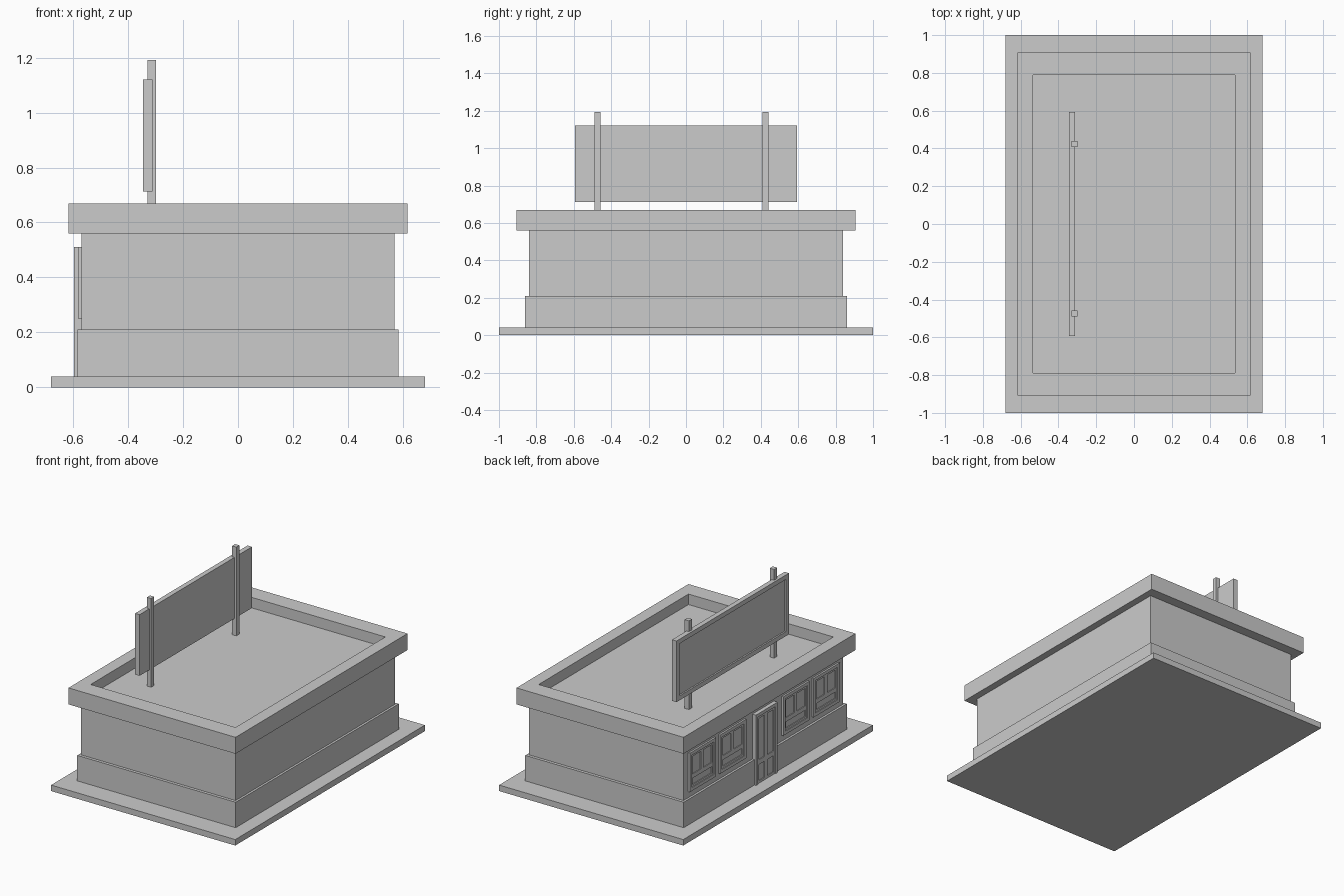
import bpy, bmesh
from mathutils import Vector

if "Cube" in bpy.data.objects:
    bpy.data.objects.remove(bpy.data.objects["Cube"])


def add_box(bm, lo, hi):
    lo, hi = Vector(lo), Vector(hi)
    verts = bmesh.ops.create_cube(bm, size=1)["verts"]
    for v in verts:
        v.co = Vector([(lo[i] + hi[i]) / 2 + v.co[i] * (hi[i] - lo[i]) for i in range(3)])
    return verts


def finish(name, bm):
    bmesh.ops.recalc_face_normals(bm, faces=bm.faces)
    mesh = bpy.data.meshes.new(name)
    bm.to_mesh(mesh)
    bm.free()
    ob = bpy.data.objects.new(name, mesh)
    bpy.context.collection.objects.link(ob)
    return ob


def boxes(name, *pairs):
    bm = bmesh.new()
    for lo, hi in pairs:
        add_box(bm, lo, hi)
    return finish(name, bm)


def recessed_box(name, lo, hi, normal, margin, depth):
    """Box whose face along normal has a rectangular sunken panel."""
    bm = bmesh.new()
    add_box(bm, lo, hi)
    bm.normal_update()
    n = Vector(normal)
    face = max(bm.faces, key=lambda f: f.normal.dot(n))
    bmesh.ops.inset_individual(bm, faces=[face], thickness=0.005)
    c = face.calc_center_median()
    outer = [(hi[i] - lo[i]) / 2 - margin[i] for i in range(3)]
    for v in face.verts:
        for i in range(3):
            if not n[i]:
                v.co[i] = c[i] + (outer[i] if v.co[i] > c[i] else -outer[i])
    new = bmesh.ops.extrude_discrete_faces(bm, faces=[face])["faces"][0]
    bmesh.ops.translate(bm, verts=list(new.verts), vec=-n * depth)
    return finish(name, bm)


def frame_bars(x0, x1, y0, y1, z0, z1, w):
    """Four bars round a rectangle standing in the facade plane."""
    return [((x0, y0, z0), (x1, y0 + w, z1)), ((x0, y1 - w, z0), (x1, y1, z1)),
            ((x0, y0 + w, z0), (x1, y1 - w, z0 + w)), ((x0, y0 + w, z1 - w), (x1, y1 - w, z1))]


# Building body
boxes("ground_slab", ((-0.68, -1, 0), (0.68, 1, 0.04)))
boxes("plinth", ((-0.585, -0.86, 0.04), (0.585, 0.86, 0.21)))
boxes("walls", ((-0.57, -0.84, 0.21), (0.57, 0.84, 0.56)))
recessed_box("roof", (-0.617, -0.907, 0.56), (0.617, 0.907, 0.67),
             (0, 0, 1), (0.082, 0.117, 0), 0.07)

# Rooftop sign and its posts
recessed_box("sign_board", (-0.345, -0.593, 0.712), (-0.312, 0.593, 1.12),
             (-1, 0, 0), (0, 0.03, 0.03), 0.01)
for i, y in enumerate((-0.474, 0.424)):
    boxes(f"sign_post_{i + 1}", ((-0.33, y - 0.016, 0.60), (-0.298, y + 0.016, 1.192)))

# Windows: outer frame, two tall upper sashes above one wide lower sash
for i, yc in enumerate((-0.653, -0.333, 0.333, 0.653)):
    y0, y1, z0, z1 = yc - 0.138, yc + 0.138, 0.25, 0.51
    boxes(f"window_frame_{i + 1}", *frame_bars(-0.582, -0.565, y0, y1, z0, z1, 0.022))
    a, b, c, d = y0 + 0.022, y1 - 0.022, z0 + 0.022, z1 - 0.022
    boxes(f"window_sashes_{i + 1}",
          *frame_bars(-0.577, -0.565, a, b, c, 0.342, 0.014),
          *frame_bars(-0.577, -0.565, a, yc, 0.342, d, 0.014),
          *frame_bars(-0.577, -0.565, yc, b, 0.342, d, 0.014))
    boxes(f"window_glass_{i + 1}", ((-0.572, a, c), (-0.565, b, d)))

# Double door: surround, two leaves with tall and short panels
boxes("door_surround", ((-0.597, -0.115, 0.04), (-0.565, -0.093, 0.51)),
      ((-0.597, 0.093, 0.04), (-0.565, 0.115, 0.51)),
      ((-0.597, -0.093, 0.488), (-0.565, 0.093, 0.51)))
for name, y0, y1 in (("right", -0.093, 0), ("left", 0, 0.093)):
    boxes(f"door_leaf_{name}",
          *frame_bars(-0.592, -0.565, y0, y1, 0.04, 0.18, 0.016),
          *frame_bars(-0.592, -0.565, y0, y1, 0.18, 0.488, 0.016))
    boxes(f"door_panel_{name}", ((-0.587, y0, 0.04), (-0.565, y1, 0.488)))
